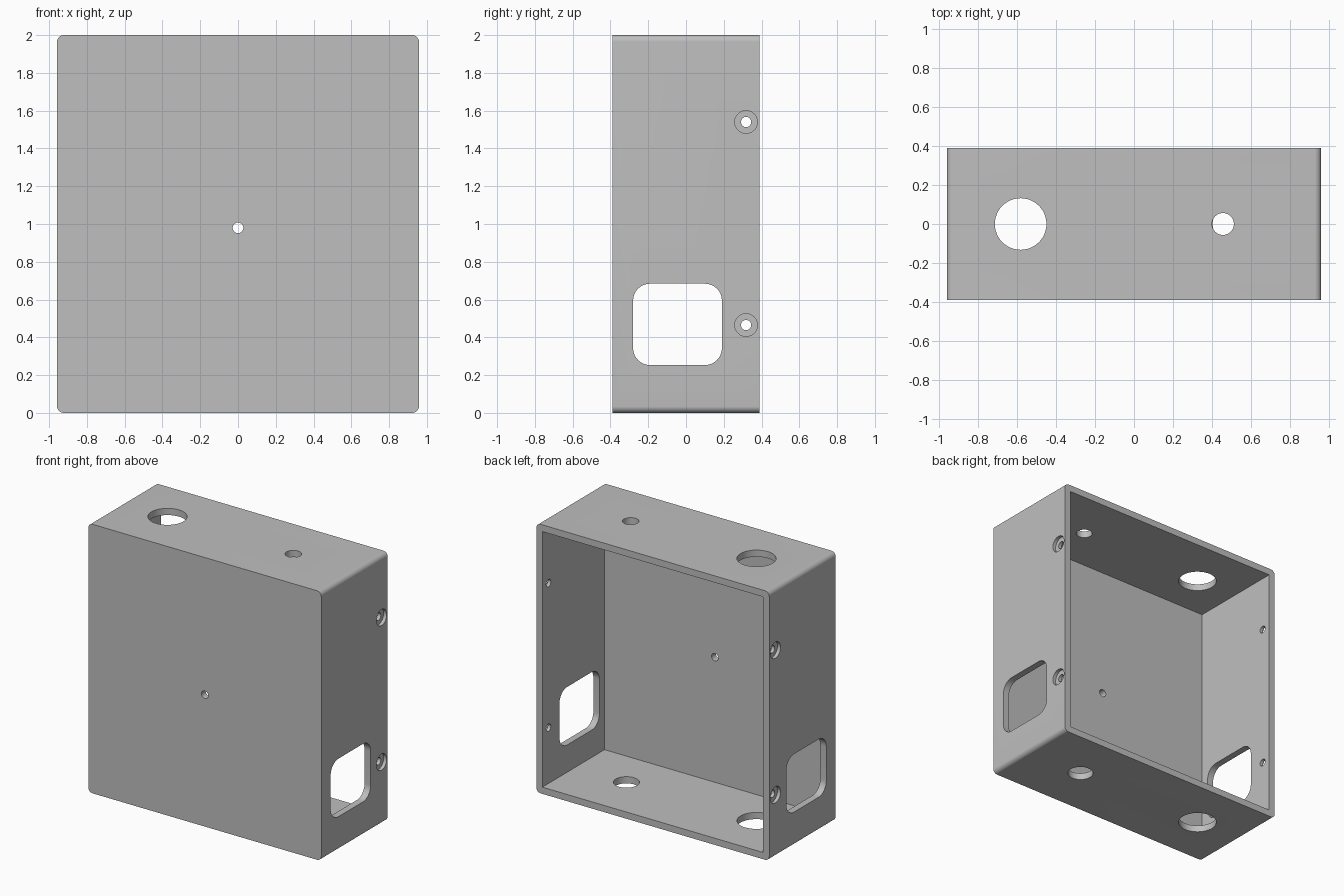
import bpy, bmesh, math

if "Cube" in bpy.data.objects:
    bpy.data.objects.remove(bpy.data.objects["Cube"], do_unlink=True)

W, D, H = 0.958, 0.39, 2.0      # half width, half depth, height
WALL = 0.05

grey = bpy.data.materials.new("plain grey")
grey.use_nodes = True
colour = (0.52, 0.52, 0.52, 1)
grey.diffuse_color = colour
grey.node_tree.nodes["Principled BSDF"].inputs["Base Color"].default_value = colour


def circle(u, v, r, n=48):
    return [(u + r * math.cos(2 * math.pi * i / n), v + r * math.sin(2 * math.pi * i / n))
            for i in range(n)]


def rounded_rect(u0, u1, v0, v1, r, seg=10):
    corners = [(u1 - r, v1 - r), (u0 + r, v1 - r), (u0 + r, v0 + r), (u1 - r, v0 + r)]
    return [(cu + r * math.cos(a), cv + r * math.sin(a))
            for k, (cu, cv) in enumerate(corners)
            for a in [math.pi / 2 * (k + i / seg) for i in range(seg + 1)]]


def prism(name, outline, axis, start, end):
    """Extrude a 2D outline along x, y or z."""
    place = {"x": lambda u, v, t: (t, u, v),
             "y": lambda u, v, t: (u, t, v),
             "z": lambda u, v, t: (u, v, t)}[axis]
    bm = bmesh.new()
    rings = [[bm.verts.new(place(u, v, t)) for u, v in outline] for t in (start, end)]
    for ring in rings:
        bm.faces.new(ring)
    n = len(outline)
    for i in range(n):
        j = (i + 1) % n
        bm.faces.new((rings[0][i], rings[0][j], rings[1][j], rings[1][i]))
    bmesh.ops.recalc_face_normals(bm, faces=bm.faces)
    mesh = bpy.data.meshes.new(name)
    bm.to_mesh(mesh)
    bm.free()
    mesh.materials.append(grey)
    obj = bpy.data.objects.new(name, mesh)
    bpy.context.collection.objects.link(obj)
    return obj


# Outer shell with rounded corners running front to back
box = prism("enclosure_box", rounded_rect(-W, W, 0, H, 0.035), "y", -D, D)

# Cavity, open at the back
iw = W - WALL
cavity = [(-iw, WALL), (iw, WALL), (iw, H - WALL), (-iw, H - WALL)]
cutters = [prism("cavity_cutter", cavity, "y", -D + WALL, D + 0.2)]

# Small hole in the front panel
cutters.append(prism("front_hole_cutter", circle(0, 0.98, 0.028), "y", -D - 0.1, 0))

# Cable holes in the top and bottom
for name, x, r, z0, z1 in (("top_large", -0.58, 0.132, 1, H + 0.1),
                           ("top_small", 0.455, 0.056, 1, H + 0.1),
                           ("bottom_large", -0.58, 0.132, -0.1, 1),
                           ("bottom_medium", 0.49, 0.088, -0.1, 1)):
    cutters.append(prism(name + "_cutter", circle(x, 0, r), "z", z0, z1))

# Rounded window through both sides
window = rounded_rect(-0.28, 0.19, 0.253, 0.684, 0.09)
cutters.append(prism("window_cutter", window, "x", -W - 0.1, W + 0.1))

# Counterbored screw holes through both sides
for z in (0.465, 1.54):
    cutters.append(prism("screw_cutter", circle(0.318, z, 0.027), "x", -W - 0.1, W + 0.1))
    for side in (-1, 1):
        cutters.append(prism("counterbore_cutter", circle(0.318, z, 0.06), "x",
                             side * (W - 0.025), side * (W + 0.1)))

# Cut everything and bake the result
for cutter in cutters:
    cutter.hide_render = True
    mod = box.modifiers.new(cutter.name, "BOOLEAN")
    mod.operation = "DIFFERENCE"
    mod.solver = "EXACT"
    mod.object = cutter
bpy.context.view_layer.update()
result = bpy.data.meshes.new_from_object(box.evaluated_get(bpy.context.evaluated_depsgraph_get()))
box.modifiers.clear()
box.data = result
for cutter in cutters:
    bpy.data.objects.remove(cutter, do_unlink=True)

# Smooth the curved walls, keep the edges sharp
for obj in bpy.context.selected_objects:
    obj.select_set(False)
box.select_set(True)
bpy.context.view_layer.objects.active = box
bpy.ops.object.shade_smooth_by_angle(angle=math.radians(30))
